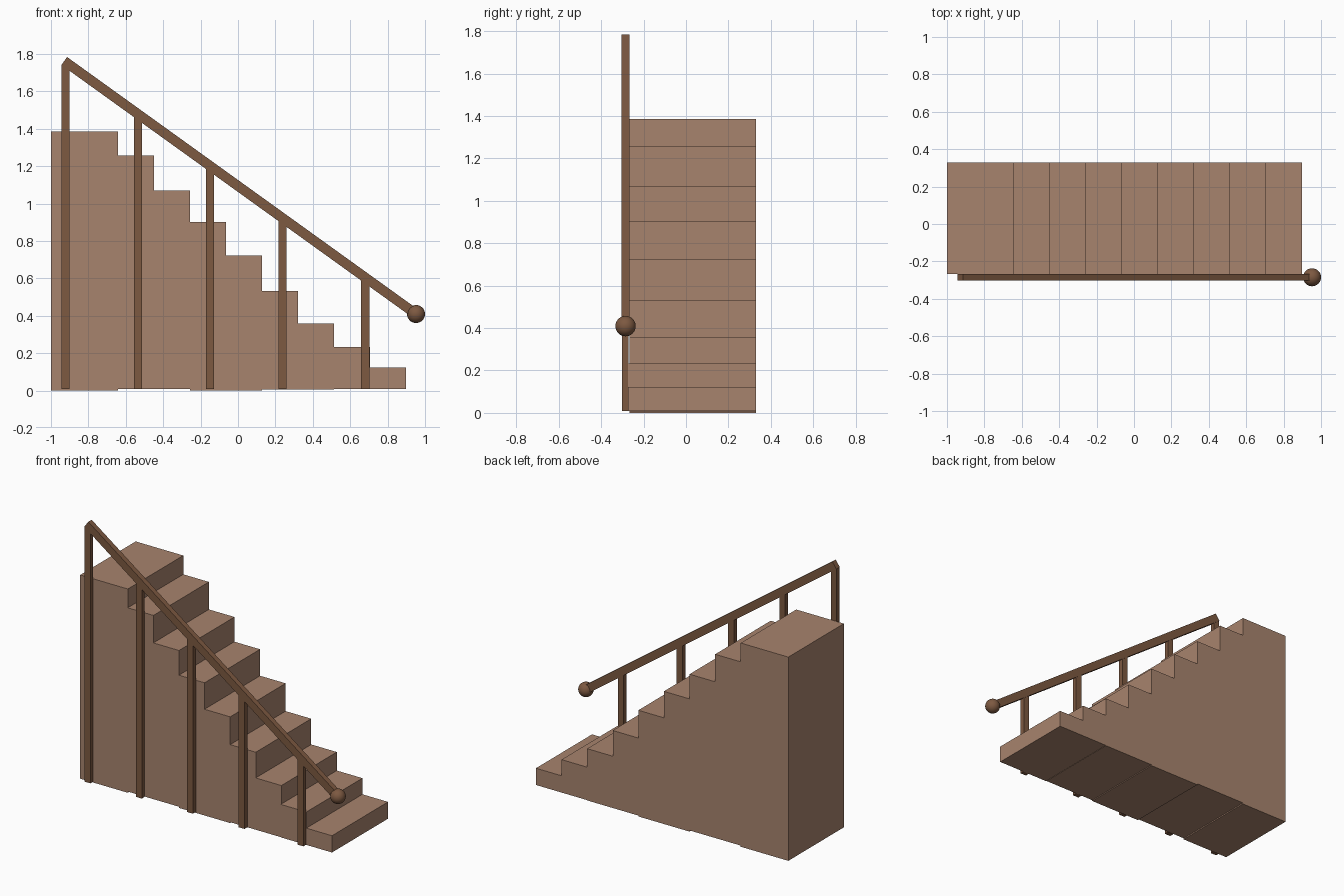
import bpy, math
from mathutils import Vector

if "Cube" in bpy.data.objects:
    bpy.data.objects.remove(bpy.data.objects["Cube"])


def material(name, rgb):
    m = bpy.data.materials.new(name)
    m.diffuse_color = (*rgb, 1)
    m.use_nodes = True
    m.node_tree.nodes["Principled BSDF"].inputs["Base Color"].default_value = m.diffuse_color
    return m


STEP = material("step_wood", (0.39, 0.23, 0.155))
RAIL = material("rail_wood", (0.205, 0.10, 0.053))


def box(name, lo, hi, mat):
    lo, hi = Vector(lo), Vector(hi)
    bpy.ops.mesh.primitive_cube_add(size=1, location=(lo + hi) / 2)
    ob = bpy.context.object
    ob.name = name
    ob.scale = hi - lo
    bpy.ops.object.transform_apply(location=False, rotation=False, scale=True)
    ob.data.materials.append(mat)
    return ob


# Solid steps: deep landing at the left, then equal treads going down
heights = [1.385, 1.257, 1.07, 0.902, 0.722, 0.533, 0.358, 0.232, 0.122]
bottoms = [0, 0.008, 0.008, 0, 0, 0.006, 0.006, 0.008, 0.008]
TREAD = 0.1925
x = -1.0
for i, (top, bottom) in enumerate(zip(heights, bottoms)):
    x2 = -0.642 + TREAD * i
    front = -0.273 if i > 6 else -0.267
    box(f"step_{i + 1}", (x, front, bottom), (x2, 0.329, top), STEP)
    x = x2

# Sloping handrail from its upper end to the ball
upper = Vector((-0.929, -0.285, 1.762))
lower = Vector((0.952, -0.285, 0.409))
run = lower - upper
rail = box("handrail", (-run.length / 2, -0.018, -0.026),
           (run.length / 2, 0.018, 0.026), RAIL)
rail.location = (upper + lower) / 2
rail.rotation_euler.y = math.atan2(-run.z, run.x)

# Posts reach up to the underside of the handrail
for i, px in enumerate((-0.922, -0.535, -0.15, 0.238, 0.68)):
    left = px - 0.022
    top = upper.z + (left - upper.x) * run.z / run.x - 0.032
    box(f"post_{i + 1}", (left, -0.301, 0.008), (px + 0.022, -0.27, top), RAIL)

# Ball at the lower end of the handrail
bpy.ops.mesh.primitive_uv_sphere_add(segments=32, ring_count=16, radius=0.048,
                                     location=lower)
ball = bpy.context.object
ball.name = "rail_end_ball"
ball.data.materials.append(RAIL)
bpy.ops.object.shade_smooth()
